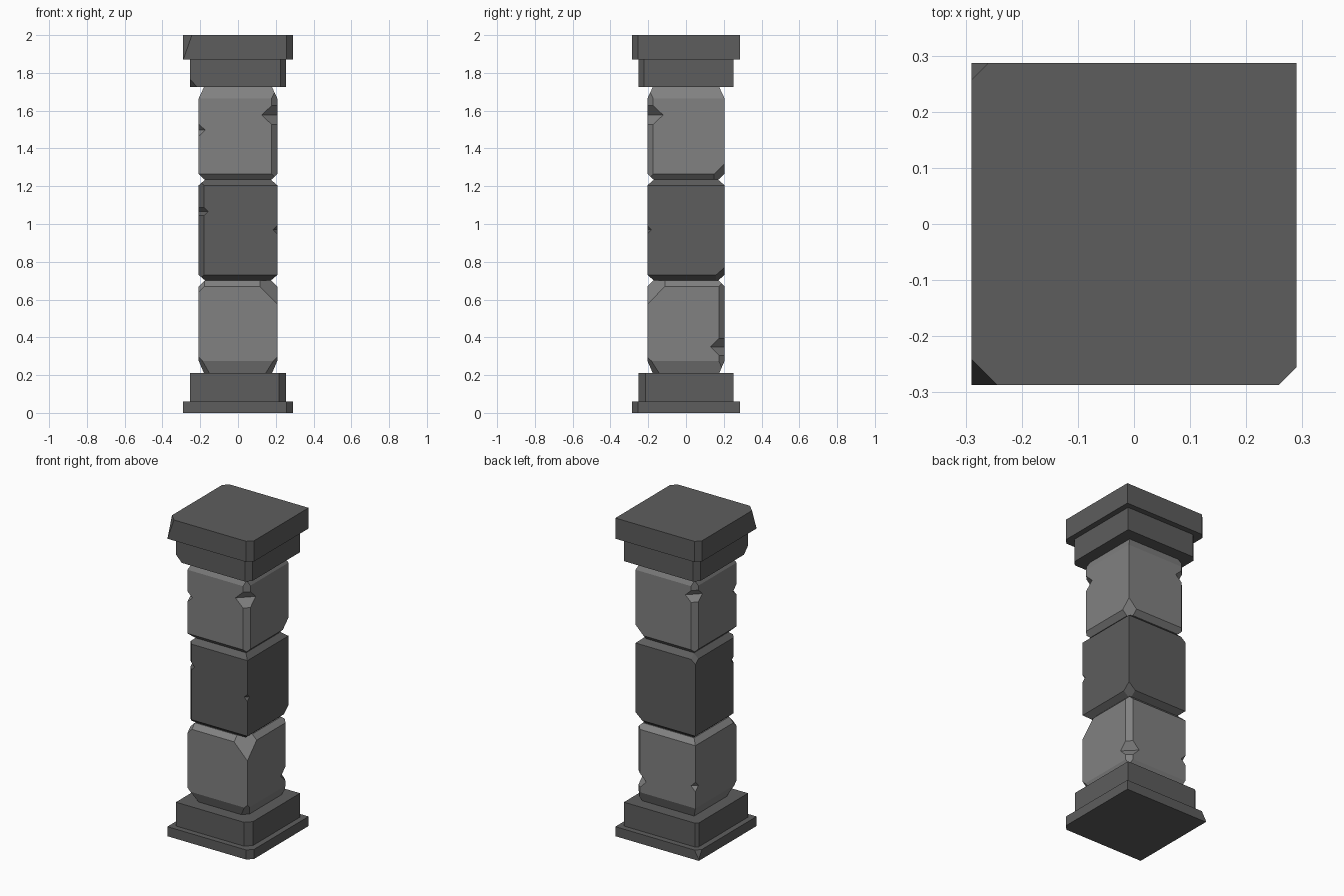
import bpy, bmesh
from mathutils import Vector

if "Cube" in bpy.data.objects:
    bpy.data.objects.remove(bpy.data.objects["Cube"])


def material(name, v):
    m = bpy.data.materials.new(name)
    m.diffuse_color = (v, v, v, 1)
    m.use_nodes = True
    m.node_tree.nodes["Principled BSDF"].inputs["Base Color"].default_value = m.diffuse_color
    return m


LIGHT = material("light_stone", 0.22)
DARK = material("dark_stone", 0.11)


def clip(bm, point, normal):
    """Slice off everything beyond a plane and close the hole."""
    geom = bm.verts[:] + bm.edges[:] + bm.faces[:]
    res = bmesh.ops.bisect_plane(bm, geom=geom, dist=1e-5, plane_co=point,
                                 plane_no=normal.normalized(), clear_outer=True)
    edges = [e for e in res["geom_cut"] if isinstance(e, bmesh.types.BMEdge)]
    if len(edges) > 2:
        bmesh.ops.contextual_create(bm, geom=edges)


def make_object(name, bm, mat=None):
    bmesh.ops.recalc_face_normals(bm, faces=bm.faces)
    me = bpy.data.meshes.new(name)
    bm.to_mesh(me)
    bm.free()
    ob = bpy.data.objects.new(name, me)
    bpy.context.collection.objects.link(ob)
    if mat:
        me.materials.append(mat)
    return ob


def add_wedge(bm, hx, hy, sx, sy, z, w, h):
    """V-shaped prism biting into a vertical corner: reach w along faces, half height h."""
    corner = Vector((sx * hx, sy * hy, z))
    out = Vector((sx, sy, 0)).normalized()
    side = Vector((-sy, sx, 0)).normalized() * 0.2
    d = w / 2 ** 0.5
    apex, outer = corner - out * d, corner + out * d
    up = Vector((0, 0, 2 * h))
    ends = [[bm.verts.new(p + s) for p in (apex, outer + up, outer - up)]
            for s in (-side, side)]
    bm.faces.new(ends[0])
    bm.faces.new(ends[1][::-1])
    for i in range(3):
        j = (i + 1) % 3
        bm.faces.new((ends[0][i], ends[1][i], ends[1][j], ends[0][j]))


def stone(name, hx, hy, z0, z1, mat, bevels=(), corners=(), chips=()):
    """Box with bevelled rims (sz, width, height), corner cuts (sx, sy, sz, a, b), chips."""
    bm = bmesh.new()
    bmesh.ops.create_cube(bm, size=1)
    for v in bm.verts:
        v.co = (v.co.x * 2 * hx, v.co.y * 2 * hy, z0 + (v.co.z + 0.5) * (z1 - z0))
    for sz, w, h in bevels:
        z = z1 if sz > 0 else z0
        for dx, dy in ((1, 0), (-1, 0), (0, 1), (0, -1)):
            clip(bm, Vector((dx * (hx - w), dy * (hy - w), z)),
                 Vector((dx / w, dy / w, sz / h)))
    for sx, sy, sz, a, b in corners:
        z = z1 if sz > 0 else z0
        clip(bm, Vector((sx * (hx - a), sy * hy, z)), Vector((sx / a, sy / a, sz / b)))
    ob = make_object(name, bm, mat)
    if chips:
        cbm = bmesh.new()
        for c in chips:
            add_wedge(cbm, hx, hy, *c)
        cutter = make_object(name + "_chips", cbm)
        cutter.hide_render = True
        cutter.hide_set(True)
        mod = ob.modifiers.new("chips", "BOOLEAN")
        mod.operation, mod.solver, mod.object = "DIFFERENCE", "EXACT", cutter


# Base slabs
stone("base_slab", 0.29, 0.287, 0, 0.06, DARK,
      corners=[(1, -1, 0, 0.032, 1), (-1, 1, 1, 0.03, 0.05)])
stone("base_step", 0.255, 0.252, 0.06, 0.21, DARK,
      corners=[(1, -1, 0, 0.037, 1), (-1, 1, 0, 0.015, 1)])

# Shaft blocks
stone("lower_block", 0.208, 0.204, 0.21, 0.70, LIGHT,
      bevels=[(1, 0.03, 0.03), (-1, 0.028, 0.065)],
      corners=[(1, -1, 1, 0.122, 0.125), (-1, -1, 1, 0.06, 0.06), (1, 1, 0, 0.03, 1),
               (1, -1, -1, 0.09, 0.085), (-1, -1, -1, 0.085, 0.085)],
      chips=[(1, 1, 0.35, 0.075, 0.075), (-1, 1, 0.41, 0.03, 0.03)])
stone("middle_block", 0.208, 0.204, 0.70, 1.235, DARK,
      bevels=[(1, 0.035, 0.03), (-1, 0.035, 0.03)],
      corners=[(-1, -1, 0, 0.028, 1), (1, 1, -1, 0.08, 0.07), (-1, 1, 1, 0.065, 0.055)],
      chips=[(-1, -1, 1.066, 0.05, 0.05), (1, -1, 0.97, 0.022, 0.022)])
stone("upper_block", 0.208, 0.204, 1.235, 1.725, LIGHT,
      bevels=[(1, 0.028, 0.06), (-1, 0.03, 0.03)],
      corners=[(1, -1, 0, 0.03, 1), (-1, 1, 0, 0.03, 1), (1, 1, -1, 0.085, 0.085)],
      chips=[(1, -1, 1.577, 0.083, 0.078), (-1, 1, 1.60, 0.07, 0.065),
             (-1, -1, 1.497, 0.035, 0.032)])

# Capital slabs
stone("cap_step", 0.255, 0.252, 1.725, 1.87, DARK,
      corners=[(1, -1, 0, 0.03, 1), (-1, 1, 0, 0.03, 1), (-1, -1, -1, 0.04, 0.042)])
stone("cap_slab", 0.29, 0.287, 1.87, 2.0, DARK,
      corners=[(1, -1, 0, 0.032, 1), (-1, 1, 0, 0.03, 1), (-1, -1, 1, 0.046, 0.13)])
